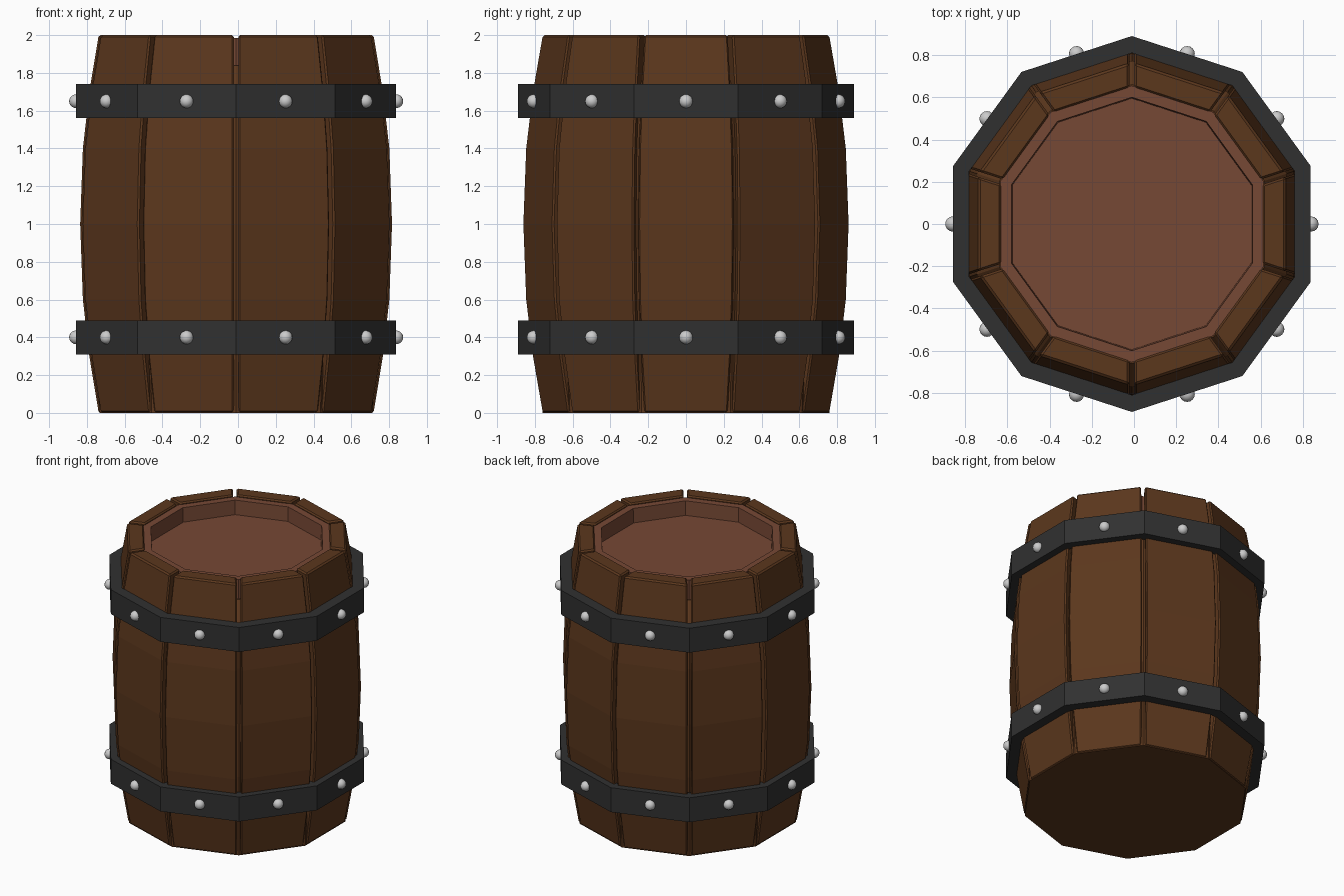
import bpy, bmesh
from math import sin, cos, pi, radians

if "Cube" in bpy.data.objects:
    bpy.data.objects.remove(bpy.data.objects["Cube"])

CX = -0.01                 # barrel axis
N = 10                     # staves
H = pi / N                 # half angle of one side
GAP = 0.026
# (height, corner radius) of the bulging side
PROFILE = [(0, 0.765), (0.3, 0.817), (0.6, 0.853), (1.0, 0.868),
           (1.4, 0.853), (1.7, 0.817), (2.0, 0.765)]


def material(name, rgb):
    m = bpy.data.materials.new(name)
    m.diffuse_color = (*rgb, 1)
    m.use_nodes = True
    m.node_tree.nodes["Principled BSDF"].inputs["Base Color"].default_value = m.diffuse_color
    return m


WOOD = material("wood", (0.105, 0.038, 0.012))
LID = material("lid_wood", (0.18, 0.065, 0.035))
IRON = material("iron", (0.03, 0.03, 0.03))
STEEL = material("steel", (0.6, 0.6, 0.6))


def finish(name, bm, mat):
    bmesh.ops.recalc_face_normals(bm, faces=bm.faces[:])
    me = bpy.data.meshes.new(name)
    bm.to_mesh(me)
    bm.free()
    me.materials.append(mat)
    ob = bpy.data.objects.new(name, me)
    bpy.context.collection.objects.link(ob)
    return ob


def loft(bm, rings, closed=False):
    """Skin a list of equal-sized point rings; cap the ends unless closed."""
    vs = [[bm.verts.new(p) for p in r] for r in rings]
    n = len(vs[0])
    for a, b in zip(vs, vs[1:] + ([vs[0]] if closed else [])):
        for i in range(n):
            j = (i + 1) % n
            bm.faces.new((a[i], a[j], b[j], b[i]))
    if not closed:
        bm.faces.new(vs[0])
        bm.faces.new(vs[-1])


def decagon(r, z):
    return [(CX + r * cos(pi / 2 + 2 * H * k), r * sin(pi / 2 + 2 * H * k), z)
            for k in range(N)]


def stave_ring(r, z, ang):
    """Four corners of one stave at height z."""
    pts = []
    for rad, side in ((r, -1), (r, 1), (r - 0.115, 1), (r - 0.115, -1)):
        d, w = rad * cos(H), side * (rad * sin(H) - GAP / 2)
        pts.append((CX + d * cos(ang) - w * sin(ang),
                    d * sin(ang) + w * cos(ang), z))
    return pts


# Staves
for k in range(N):
    bm = bmesh.new()
    loft(bm, [stave_ring(r, z, 2 * H * k) for z, r in PROFILE])
    ob = finish(f"stave_{k + 1}", bm, WOOD)
    bev = ob.modifiers.new("Bevel", 'BEVEL')
    bev.width = 0.01
    bev.segments = 1
    bev.limit_method = 'ANGLE'
    bev.angle_limit = radians(40)

# Inner body that backs the gaps and closes the underside
bm = bmesh.new()
core = [(0.0, 0.76)] + [(z, r - 0.045) for z, r in PROFILE[1:-1]]
loft(bm, [decagon(r, z) for z, r in core] + [decagon(0.66, 1.84)])
finish("inner_body", bm, WOOD)

# Lid with raised rim and recessed panel
bm = bmesh.new()
loft(bm, [decagon(0.65, 1.8), decagon(0.655, 1.985),
          decagon(0.60, 1.985), decagon(0.595, 1.88)])
finish("lid", bm, LID)

# Hoops and their rivets
for label, z in (("lower", 0.40), ("upper", 1.65)):
    bm = bmesh.new()
    loft(bm, [decagon(0.89, z - 0.09), decagon(0.89, z + 0.09),
              decagon(0.81, z + 0.09), decagon(0.81, z - 0.09)], closed=True)
    finish(f"{label}_hoop", bm, IRON)
    for k in range(N):
        a = 2 * H * k
        bpy.ops.mesh.primitive_uv_sphere_add(
            segments=16, ring_count=10, radius=0.036,
            location=(CX + 0.848 * cos(a), 0.848 * sin(a), z))
        ob = bpy.context.object
        ob.name = f"{label}_rivet_{k + 1}"
        ob.data.materials.append(STEEL)
        bpy.ops.object.shade_smooth()
